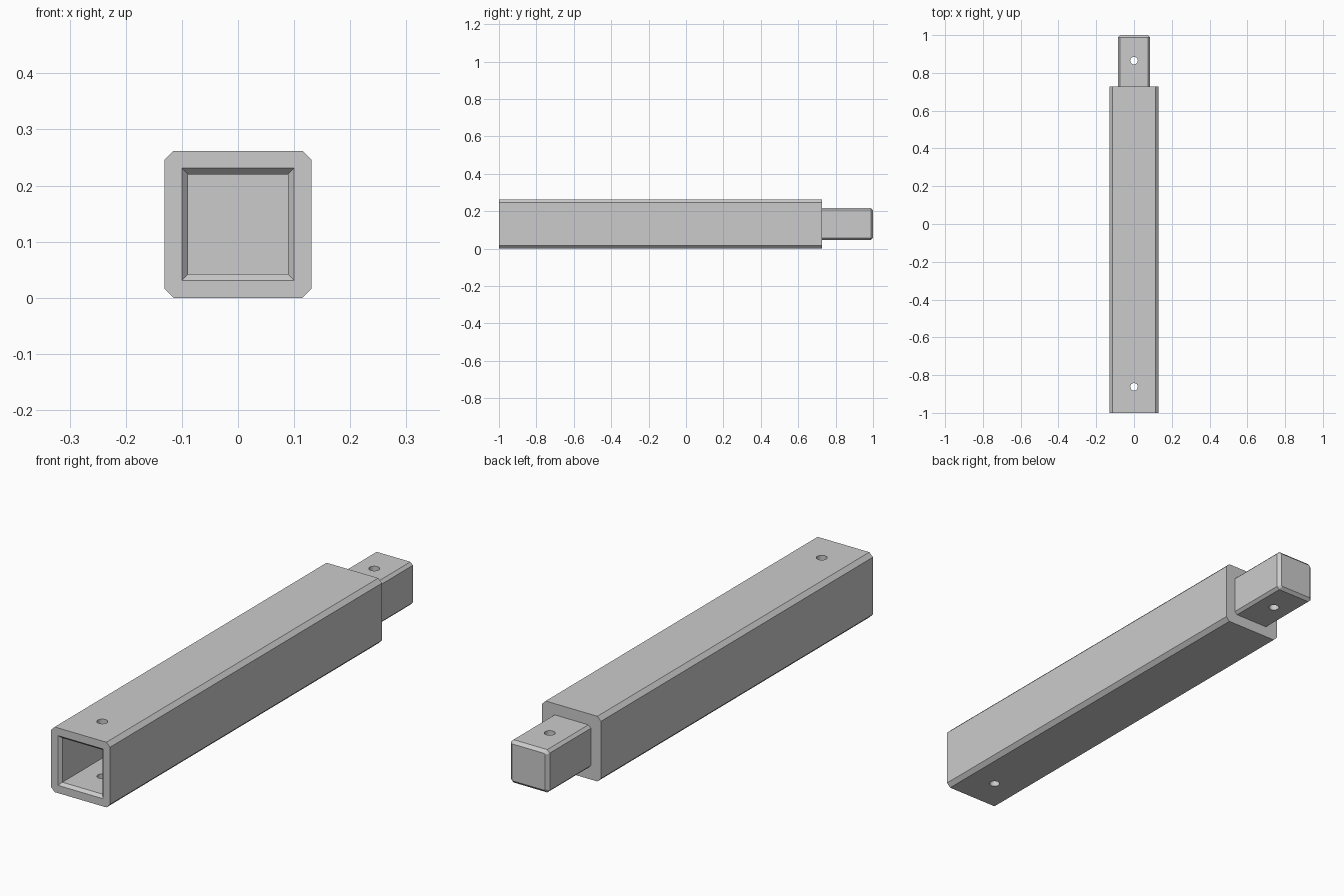
import bpy, bmesh
from math import radians
from mathutils import Vector

cube = bpy.data.objects.get("Cube")
if cube:
    bpy.data.objects.remove(cube, do_unlink=True)

MID = 0.131        # height of the long axis, also the half width of the beam
SHOULDER = 0.727   # where the beam steps down to the tenon
TENON = 0.086      # half width of the tenon

grey = bpy.data.materials.new("plain grey")
grey.use_nodes = True
colour = (0.6, 0.6, 0.6, 1)
grey.diffuse_color = colour
grey.node_tree.nodes["Principled BSDF"].inputs["Base Color"].default_value = colour


def section(half, cut, y):
    """Square across the y axis, with its corners cut off if cut > 0."""
    points = []
    for sx, sz in ((1, 1), (-1, 1), (-1, -1), (1, -1)):
        a = Vector((sx * half, y, MID + sz * (half - cut)))
        b = Vector((sx * (half - cut), y, MID + sz * half))
        if cut == 0:
            points.append(a)
        else:
            points += [a, b] if sx * sz > 0 else [b, a]
    return points


def loft(name, sections):
    bm = bmesh.new()
    rings = [[bm.verts.new(p) for p in section(*s)] for s in sections]
    count = len(rings[0])
    for r, s in zip(rings, rings[1:]):
        for i in range(count):
            j = (i + 1) % count
            bm.faces.new((r[i], r[j], s[j], s[i]))
    bm.faces.new(rings[0])
    bm.faces.new(rings[-1])
    bmesh.ops.recalc_face_normals(bm, faces=bm.faces)
    mesh = bpy.data.meshes.new(name)
    bm.to_mesh(mesh)
    bm.free()
    mesh.materials.append(grey)
    ob = bpy.data.objects.new(name, mesh)
    bpy.context.collection.objects.link(ob)
    return ob


def cut_away(target, cutter):
    bpy.context.view_layer.objects.active = target
    mod = target.modifiers.new("cut", "BOOLEAN")
    mod.operation = "DIFFERENCE"
    mod.solver = "EXACT"
    mod.object = cutter
    bpy.ops.object.modifier_apply(modifier=mod.name)
    bpy.data.objects.remove(cutter, do_unlink=True)


# Chamfered beam stepping down to the tenon, with a bevelled tip
beam = loft("beam_with_tenon", [
    (MID, 0.016, -1),
    (MID, 0.016, SHOULDER),
    (TENON, 0.011, SHOULDER),
    (TENON, 0.011, 0.988),
    (TENON - 0.012, 0.004, 1),
])

# Square socket with a flared mouth
cut_away(beam, loft("socket_cutter", [
    (0.111, 0, -1.012),
    (0.089, 0, -0.988),
    (0.089, 0, -0.715),
]))

# Pin holes through the socket and the tenon
for y in (-0.862, 0.865):
    bpy.ops.mesh.primitive_cylinder_add(vertices=32, radius=0.02, depth=0.5,
                                        location=(0, y, MID))
    pin = bpy.context.object
    pin.name = "pin_hole_cutter"
    pin.data.materials.append(grey)
    cut_away(beam, pin)

bpy.ops.object.select_all(action="DESELECT")
beam.select_set(True)
bpy.context.view_layer.objects.active = beam
bpy.ops.object.shade_smooth_by_angle(angle=radians(30))
